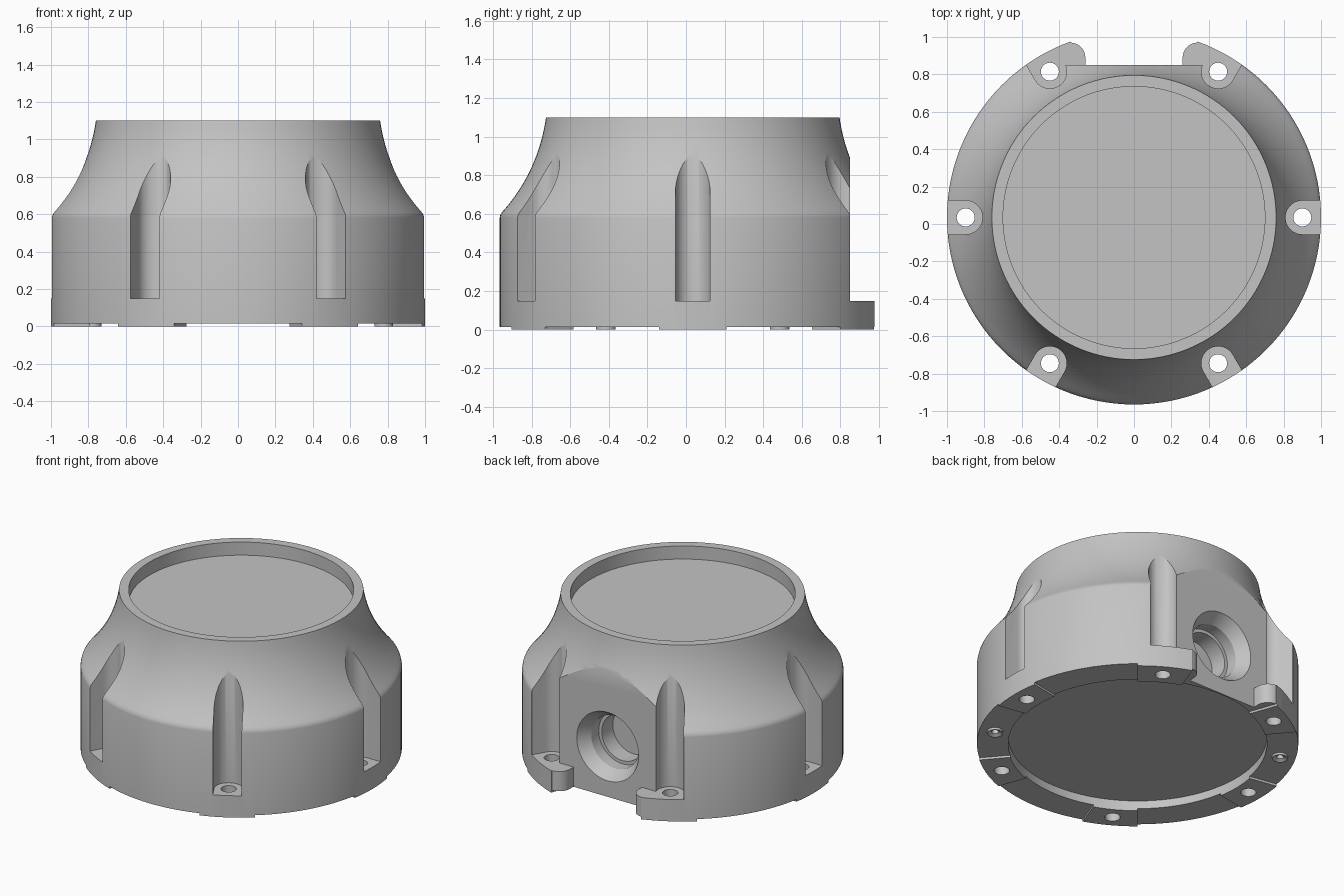
import bpy, bmesh
from math import sin, cos, pi, radians
from mathutils import Matrix, Vector

CY = 0.035          # body axis offset in y
FLAT = 0.85         # y of the flat back face
LEDGE = 0.15        # height of the bolt ledges
HOLES = range(0, 360, 60)

cube = bpy.data.objects.get("Cube")
if cube:
    bpy.data.objects.remove(cube, do_unlink=True)

grey = bpy.data.materials.new("plain_grey")
grey.use_nodes = True
grey.diffuse_color = (0.55, 0.55, 0.55, 1)
grey.node_tree.nodes["Principled BSDF"].inputs["Base Color"].default_value = (0.55, 0.55, 0.55, 1)


def finish(name, bm):
    bmesh.ops.remove_doubles(bm, verts=bm.verts, dist=1e-5)
    bmesh.ops.recalc_face_normals(bm, faces=bm.faces)
    mesh = bpy.data.meshes.new(name)
    bm.to_mesh(mesh)
    bm.free()
    obj = bpy.data.objects.new(name, mesh)
    bpy.context.collection.objects.link(obj)
    mesh.materials.append(grey)
    return obj


def lathe(name, profile, place, steps=48, closed=False):
    """Revolve (radius, height) points about z, then place the result."""
    bm = bmesh.new()
    vs = [bm.verts.new((r, 0, z)) for r, z in profile]
    pairs = list(zip(vs, vs[1:])) + ([(vs[-1], vs[0])] if closed else [])
    edges = [bm.edges.new(p) for p in pairs]
    bmesh.ops.spin(bm, geom=vs + edges, cent=(0, 0, 0), axis=(0, 0, 1),
                   angle=2 * pi, steps=steps, use_merge=False)
    bmesh.ops.remove_doubles(bm, verts=bm.verts, dist=1e-5)
    bm.transform(place)
    return finish(name, bm)


def prism(name, outline, z0, z1):
    bm = bmesh.new()
    face = bm.faces.new([bm.verts.new((x, y, z0)) for x, y in outline])
    ext = bmesh.ops.extrude_face_region(bm, geom=[face])
    top = [v for v in ext["geom"] if isinstance(v, bmesh.types.BMVert)]
    bmesh.ops.translate(bm, verts=top, vec=(0, 0, z1 - z0))
    return finish(name, bm)


def polar(r, deg, z=0):
    return Vector((r * cos(radians(deg)), CY + r * sin(radians(deg)), z))


def cut(target, cutter):
    cutter.hide_render = True
    mod = target.modifiers.new("cut", "BOOLEAN")
    mod.operation = "DIFFERENCE"
    mod.solver = "EXACT"
    mod.object = cutter
    bpy.context.view_layer.objects.active = target
    bpy.ops.object.modifier_apply(modifier=mod.name)
    bpy.data.objects.remove(cutter, do_unlink=True)


def smooth(obj):
    bpy.ops.object.select_all(action="DESELECT")
    obj.select_set(True)
    bpy.context.view_layer.objects.active = obj
    bpy.ops.object.shade_smooth_by_angle(angle=radians(28))


# Housing: straight drum, concave shoulder, recessed top and underside
shoulder = []
for i in range(17):
    t = i / 16
    a, b, c = (1 - t) ** 2, 2 * t * (1 - t), t * t
    shoulder.append((0.985 * a + 0.8 * b + 0.76 * c, 0.612 * a + 0.82 * b + 1.1 * c))
profile = [(0, 0.07), (0.805, 0.07), (0.805, 0), (1, 0), (1, 0.58), (0.996, 0.597)]
profile += shoulder + [(0.7, 1.1), (0.7, 1.01), (0, 1.01)]
housing = lathe("housing", profile, Matrix.Translation((0, CY, 0)), steps=128)

# Flat back face above the ledges
cut(housing, prism("back_cutter", [(-1.5, FLAT), (1.5, FLAT), (1.5, 1.5), (-1.5, 1.5)], LEDGE, 1.5))

# Gap between the two rear ledges, with rounded ledge corners
R = 0.08
side = [(0.26, FLAT)]
for i in range(9):
    a = pi - i / 8 * pi / 2
    side.append((0.26 + R + R * cos(a), 0.89 + R * sin(a)))
side += [(0.34, 1.2)]
gap = side + [(-x, y) for x, y in reversed(side)]
cut(housing, prism("gap_cutter", gap, -0.1, LEDGE + 0.05))

# Bolt slots and through holes
for deg in HOLES:
    mid = polar(0.9, deg)
    outline = []
    for i in range(25):
        a = radians(deg + 90) + pi * i / 24
        outline.append((mid.x + 0.09 * cos(a), mid.y + 0.09 * sin(a)))
    out = polar(0.4, deg) - Vector((0, CY, 0))
    for x, y in (outline[-1], outline[0]):
        outline.append((x + out.x, y + out.y))
    cut(housing, prism("slot_cutter", outline, LEDGE, 1.3))
    cut(housing, lathe("hole_cutter", [(0, -0.1), (0.048, -0.1), (0.048, 0.3), (0, 0.3)],
                       Matrix.Translation(mid), steps=32))

# Shallow relief between the bottom pads
for deg in HOLES:
    steps = [deg + 10 + 5 * i for i in range(9)]
    wedge = [polar(1.2, d).xy for d in steps] + [polar(0.7, d).xy for d in reversed(steps)]
    cut(housing, prism("relief_cutter", wedge, -0.1, 0.015))

# Stepped cable port in the back face
port = [(0, -0.1), (0.235, -0.1), (0.235, 0), (0.18, 0.08), (0.18, 0.16),
        (0.157, 0.16), (0.157, 0.28), (0, 0.28)]
cut(housing, lathe("port_cutter", port,
                   Matrix.Translation((0, FLAT, 0.36)) @ Matrix.Rotation(pi / 2, 4, "X"), steps=64))

# Two small countersunk bosses on the underside
for name, deg in (("boss_rear", 150), ("boss_front", 330)):
    place = Matrix.Translation(polar(0.9, deg))
    cut(housing, lathe("pin_cutter", [(0, -0.1), (0.022, -0.1), (0.022, 0.1), (0, 0.1)], place, steps=24))
    ring = [(0.05, 0.018), (0.05, 0), (0.042, 0), (0.022, 0.012), (0.022, 0.018)]
    smooth(lathe(name, ring, place, steps=32, closed=True))

smooth(housing)
